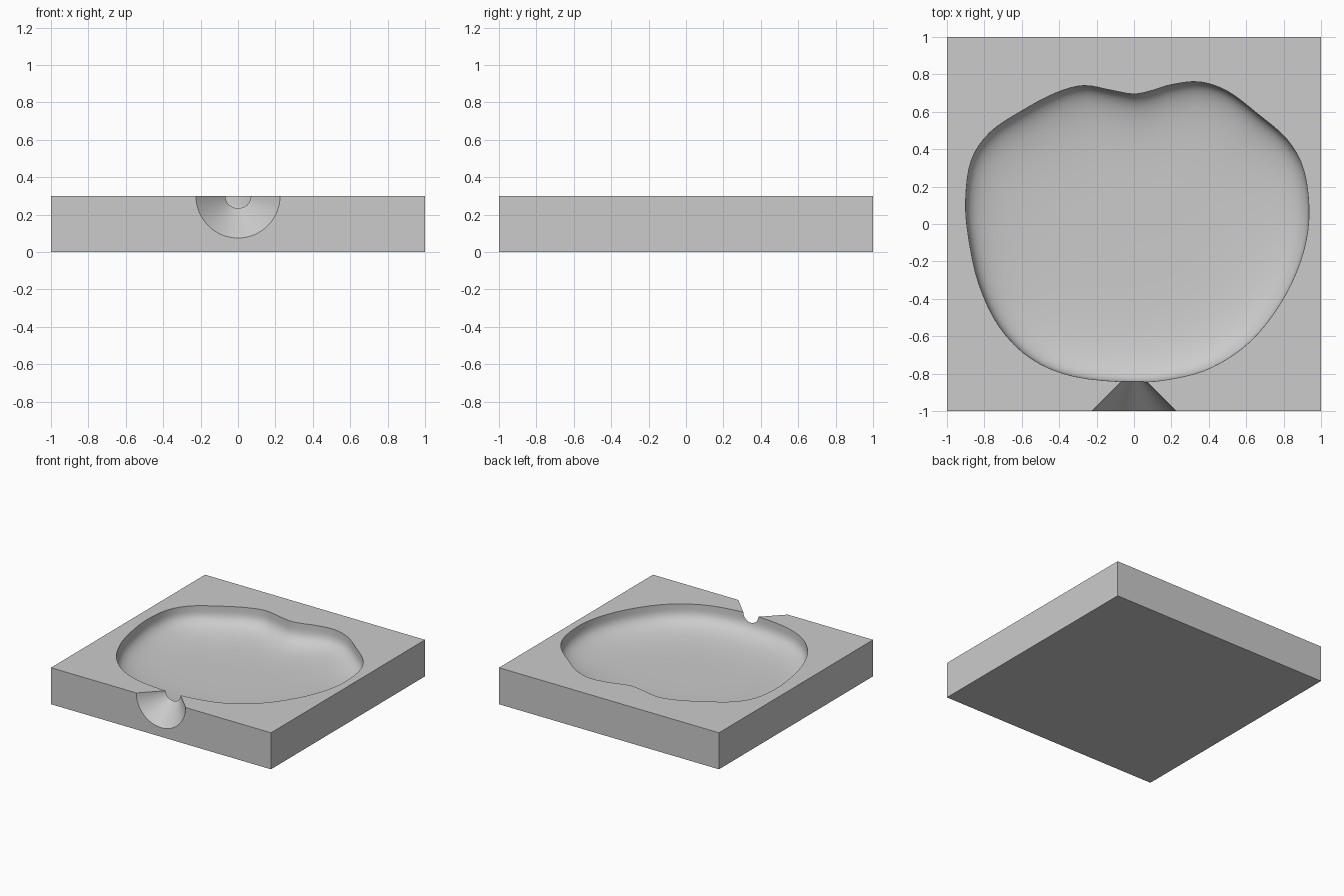
import bpy
import bmesh
import math
from mathutils import Vector

if "Cube" in bpy.data.objects:
    bpy.data.objects.remove(bpy.data.objects["Cube"], do_unlink=True)

TOP = 0.3
DEPTH = 0.2
ROUNDNESS = 3.6
CENTRE = Vector((0.01, -0.04))

# Rim of the cavity, anticlockwise from the dent at the back
RIM = [(0, .695), (-.12, .715), (-.27, .74), (-.42, .7), (-.6, .605),
       (-.77, .49), (-.87, .34), (-.9, .13), (-.885, -.07), (-.83, -.32),
       (-.72, -.55), (-.55, -.72), (-.32, -.815), (0, -.845), (.22, -.825),
       (.42, -.765), (.62, -.63), (.78, -.43), (.89, -.2), (.935, .03),
       (.91, .28), (.82, .45), (.66, .59), (.5, .71), (.35, .76),
       (.2, .745), (.1, .715)]

grey = bpy.data.materials.new("plain grey")
grey.use_nodes = True
colour = (0.6, 0.6, 0.6, 1)
grey.diffuse_color = colour
grey.node_tree.nodes["Principled BSDF"].inputs["Base Color"].default_value = colour


def smooth_loop(points, steps):
    """Closed Catmull-Rom curve through the points."""
    points = [Vector(p) for p in points]
    count = len(points)
    result = []
    for i in range(count):
        a, b, c, d = (points[(i + k) % count] for k in (-1, 0, 1, 2))
        for step in range(steps):
            t = step / steps
            result.append(b + (c - a) * t / 2
                          + (a * 2 - b * 5 + c * 4 - d) * t ** 2 / 2
                          + (b * 3 - a - c * 3 + d) * t ** 3 / 2)
    return result


def make_object(name, bm):
    bmesh.ops.recalc_face_normals(bm, faces=bm.faces)
    mesh = bpy.data.meshes.new(name)
    bm.to_mesh(mesh)
    bm.free()
    mesh.materials.append(grey)
    obj = bpy.data.objects.new(name, mesh)
    bpy.context.collection.objects.link(obj)
    return obj


def loft(name, rings):
    """Closed solid through a list of rings, capped at both ends."""
    bm = bmesh.new()
    loops = [[bm.verts.new(p) for p in ring] for ring in rings]
    for low, high in zip(loops, loops[1:]):
        for i in range(len(low)):
            j = (i + 1) % len(low)
            bm.faces.new((low[i], low[j], high[j], high[i]))
    bm.faces.new(loops[0])
    bm.faces.new(loops[-1])
    return make_object(name, bm)


# Rounded cavity: steep at the rim, levelling out to a shallow floor
rim = smooth_loop(RIM, 4)
mean_radius = sum((p - CENTRE).length for p in rim) / len(rim)
rings = [[(p.x, p.y, TOP + DEPTH) for p in rim]]
levels = 22
for k in range(levels):
    angle = k / levels * math.pi / 2
    scale = math.cos(angle) ** (2 / ROUNDNESS)
    drop = DEPTH * math.sin(angle) ** (2 / ROUNDNESS)
    ring = []
    for p in rim:
        arm = p - CENTRE
        # The outline softens towards a circle near the floor
        circle = arm.normalized() * mean_radius
        spot = CENTRE + arm.lerp(circle, (1 - scale) * 0.8) * scale
        ring.append((spot.x, spot.y, TOP - drop))
    rings.append(ring)
cavity = loft("cavity_cutter", rings)

# Pouring funnel that narrows from the front face into the cavity
sides = 64
funnel_rings = []
for y, radius in ((-1.05, 0.275), (-0.82, 0.045)):
    turns = [2 * math.pi * i / sides for i in range(sides)]
    funnel_rings.append([(radius * math.cos(a), y, TOP + radius * math.sin(a))
                         for a in turns])
funnel = loft("funnel_cutter", funnel_rings)

# Mould block
bm = bmesh.new()
bmesh.ops.create_cube(bm, size=1)
bmesh.ops.scale(bm, vec=(2, 2, TOP), verts=bm.verts)
bmesh.ops.translate(bm, vec=(0, 0, TOP / 2), verts=bm.verts)
block = make_object("mould_block", bm)

bpy.ops.object.select_all(action="DESELECT")
block.select_set(True)
bpy.context.view_layer.objects.active = block
for cutter in (cavity, funnel):
    cut = block.modifiers.new(cutter.name, "BOOLEAN")
    cut.operation = "DIFFERENCE"
    cut.solver = "EXACT"
    cut.object = cutter
    bpy.ops.object.modifier_apply(modifier=cut.name)
    bpy.data.objects.remove(cutter, do_unlink=True)
bpy.ops.object.shade_smooth_by_angle(angle=math.radians(35))
